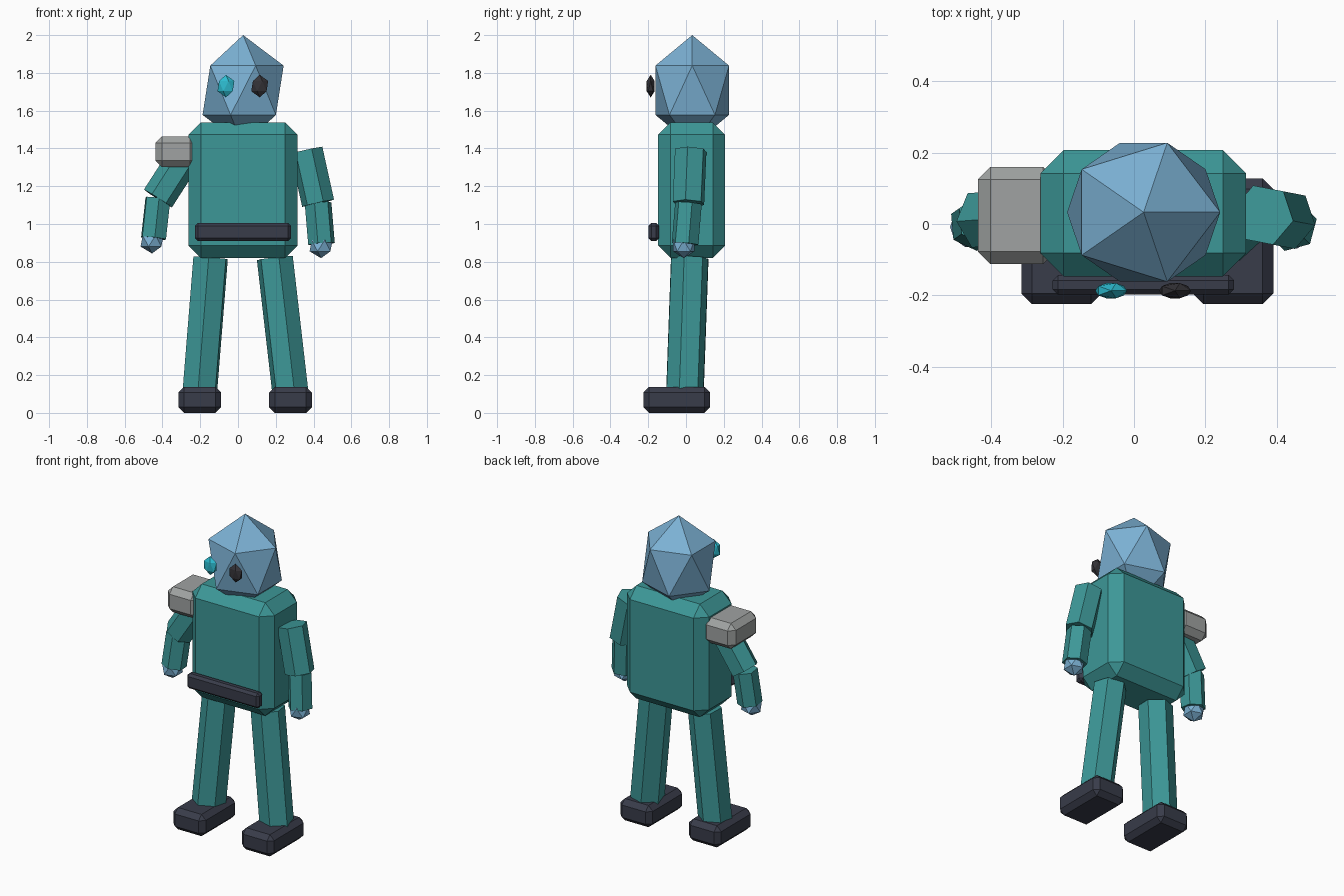
import bpy
import bmesh
from mathutils import Matrix, Vector

default = bpy.data.objects.get("Cube")
if default:
    bpy.data.objects.remove(default, do_unlink=True)


def make_material(name, colour):
    mat = bpy.data.materials.new(name)
    mat.use_nodes = True
    mat.diffuse_color = (*colour, 1)
    for node in mat.node_tree.nodes:
        if node.type == 'BSDF_PRINCIPLED':
            node.inputs["Base Color"].default_value = (*colour, 1)
    return mat


teal = make_material("teal", (0.046, 0.31, 0.31))
blue = make_material("pale blue", (0.20, 0.44, 0.66))
slate = make_material("dark slate", (0.040, 0.045, 0.068))
charcoal = make_material("charcoal", (0.034, 0.032, 0.038))
cyan = make_material("bright cyan", (0.026, 0.50, 0.63))
grey = make_material("grey", (0.35, 0.365, 0.36))


def finish(name, bm, mat):
    bmesh.ops.recalc_face_normals(bm, faces=bm.faces)
    mesh = bpy.data.meshes.new(name)
    bm.to_mesh(mesh)
    bm.free()
    mesh.materials.append(mat)
    obj = bpy.data.objects.new(name, mesh)
    bpy.context.collection.objects.link(obj)
    return obj


def block(name, low, high, chamfer, mat):
    """Chamfered box between two corners."""
    low, high = Vector(low), Vector(high)
    bm = bmesh.new()
    bmesh.ops.create_cube(bm, size=1)
    bmesh.ops.scale(bm, vec=high - low, verts=bm.verts)
    bmesh.ops.translate(bm, vec=(low + high) / 2, verts=bm.verts)
    bmesh.ops.bevel(bm, geom=bm.edges[:], offset=chamfer, segments=1,
                    affect='EDGES')
    return finish(name, bm, mat)


def gem(name, centre, scale, mat):
    """Twenty-sided ball."""
    bm = bmesh.new()
    bmesh.ops.create_icosphere(bm, subdivisions=1, radius=1)
    bmesh.ops.scale(bm, vec=scale, verts=bm.verts)
    bmesh.ops.translate(bm, vec=centre, verts=bm.verts)
    return finish(name, bm, mat)


def limb(name, start, end, radius, mat):
    """Six-sided rod whose first corner points the way it leans."""
    start, end = Vector(start), Vector(end)
    axis = end - start
    bm = bmesh.new()
    bmesh.ops.create_cone(bm, cap_ends=True, segments=6, radius1=radius,
                          radius2=radius, depth=axis.length)
    turn = axis.to_track_quat('Z', 'Y').to_matrix().to_4x4()
    place = Matrix.Translation((start + end) / 2) @ turn
    bmesh.ops.transform(bm, matrix=place, verts=bm.verts)
    return finish(name, bm, mat)


# Body, belt and shoulder pad
block("torso", (-0.262, -0.147, 0.82), (0.314, 0.207, 1.538), 0.065, teal)
block("belt", (-0.228, -0.198, 0.91), (0.28, -0.143, 1.005), 0.015, slate)
block("shoulder_pad", (-0.438, -0.112, 1.302), (-0.22, 0.16, 1.464), 0.035, grey)

# Head and eyes
gem("head", (0.027, 0.033, 1.708), (0.24, 0.229, 0.292), blue)
for side, x, mat in (("right", -0.064, cyan), ("left", 0.115, charcoal)):
    gem(side + "_eye", (x, -0.187, 1.73), (0.05, 0.025, 0.06), mat)

# Arms: shoulder, elbow, wrist and hand positions
arms = {
    "left": ((0.362, 0.025, 1.39), (0.424, 0.013, 1.11),
             (0.442, -0.005, 0.895), (0.44, -0.012, 0.885)),
    "right": ((-0.27, 0.025, 1.375), (-0.424, 0.013, 1.135),
              (-0.447, -0.003, 0.925), (-0.455, -0.008, 0.91)),
}
for side, (shoulder, elbow, wrist, hand) in arms.items():
    limb(side + "_upper_arm", shoulder, elbow, 0.088, teal)
    limb(side + "_forearm", elbow, wrist, 0.073, teal)
    gem(side + "_hand", hand, (0.068, 0.066, 0.066), blue)

# Legs and feet
for side, hip_x, foot_x in (("left", 0.195, 0.278), ("right", -0.145, -0.203)):
    limb(side + "_leg", (hip_x, 0.02, 0.82), (foot_x, -0.006, 0.1), 0.1, teal)
    block(side + "_foot", (foot_x - 0.113, -0.225, 0),
          (foot_x + 0.113, 0.128, 0.138), 0.03, slate)
